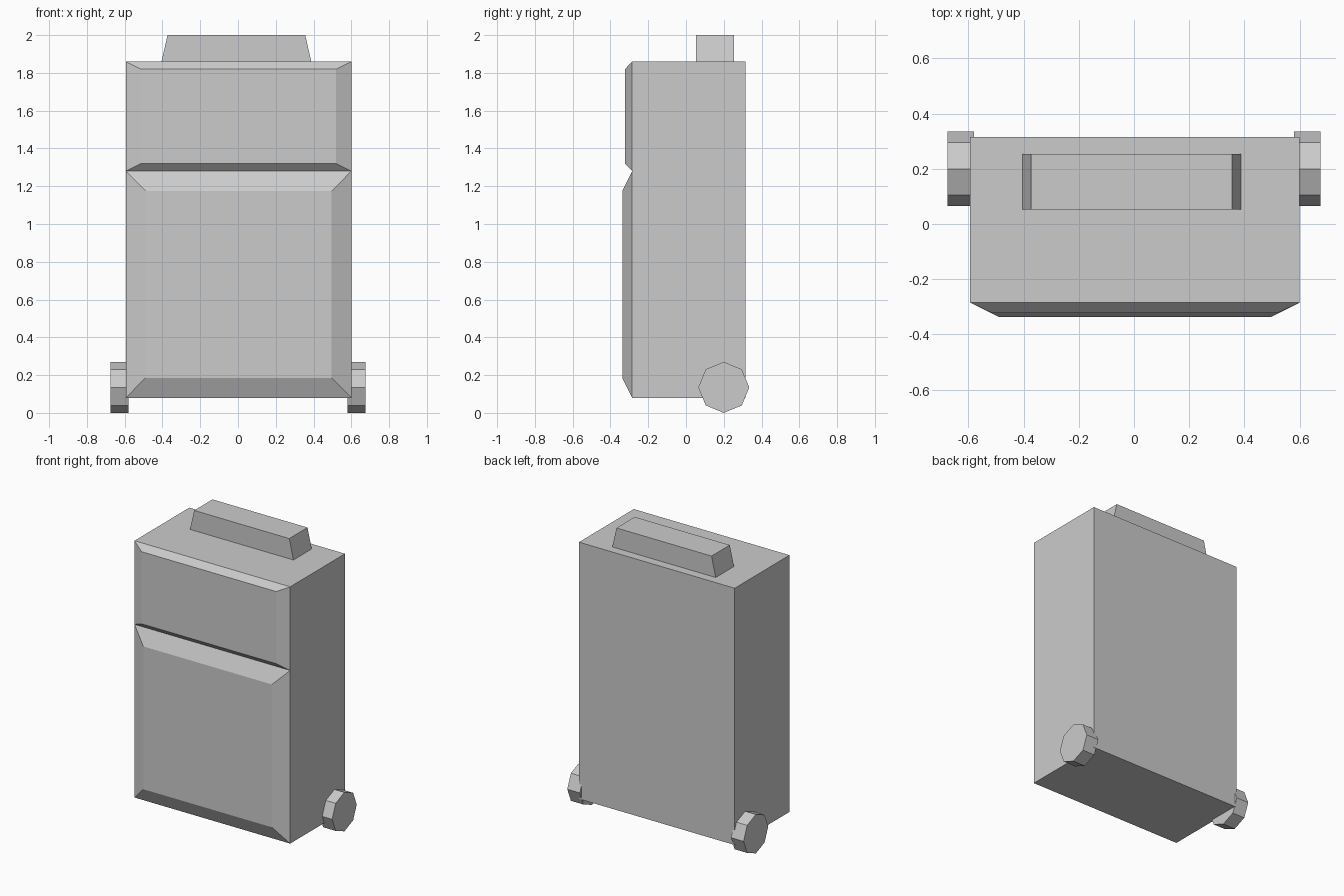
import bpy, bmesh, math
from mathutils import Matrix, Vector

if "Cube" in bpy.data.objects:
    bpy.data.objects.remove(bpy.data.objects["Cube"])


def finish(bm, name):
    bmesh.ops.recalc_face_normals(bm, faces=bm.faces)
    mesh = bpy.data.meshes.new(name)
    bm.to_mesh(mesh)
    bm.free()
    obj = bpy.data.objects.new(name, mesh)
    bpy.context.collection.objects.link(obj)
    return obj


def box(lo, hi):
    lo, hi = Vector(lo), Vector(hi)
    bm = bmesh.new()
    bmesh.ops.create_cube(bm, size=1, matrix=Matrix.Translation((lo + hi) / 2)
                          @ Matrix.Diagonal((*(hi - lo), 1)))
    return bm


# Case: a box whose front is split into two raised, bevelled panels
SPLIT = 1.28
bm = box((-0.594, -0.285, 0.08), (0.6, 0.315, 1.86))
bmesh.ops.bisect_plane(bm, geom=bm.verts[:] + bm.edges[:] + bm.faces[:],
                       plane_co=(0, 0, SPLIT), plane_no=(0, 0, 1))
bm.normal_update()
for face in [f for f in bm.faces if f.normal.y < -0.9]:
    upper = face.calc_center_median().z > SPLIT
    inset_x, inset_z, depth = (0.08, 0.04, 0.038) if upper else (0.104, 0.105, 0.052)
    raised = bmesh.ops.extrude_discrete_faces(bm, faces=[face])["faces"][0]
    c = raised.calc_center_median()
    for v in raised.verts:
        v.co.x -= math.copysign(inset_x, v.co.x - c.x)
        v.co.z -= math.copysign(inset_z, v.co.z - c.z)
        v.co.y -= depth
finish(bm, "case")

# Handle: block on top with tapered ends
bm = box((-0.405, 0.053, 1.86), (0.388, 0.253, 2.0))
for v in bm.verts:
    if v.co.z > 1.9:
        v.co.x -= math.copysign(0.032, v.co.x)
finish(bm, "handle")

# Wheels: eight-sided discs at the rear lower corners
for side, label in ((-1, "left"), (1, "right")):
    bm = bmesh.new()
    bmesh.ops.create_cone(bm, cap_ends=True, segments=8, radius1=0.135, radius2=0.135,
                          depth=0.096,
                          matrix=Matrix.Translation((side * 0.628, 0.2, 0.135))
                          @ Matrix.Rotation(math.pi / 2, 4, 'Y'))
    finish(bm, label + "_wheel")
